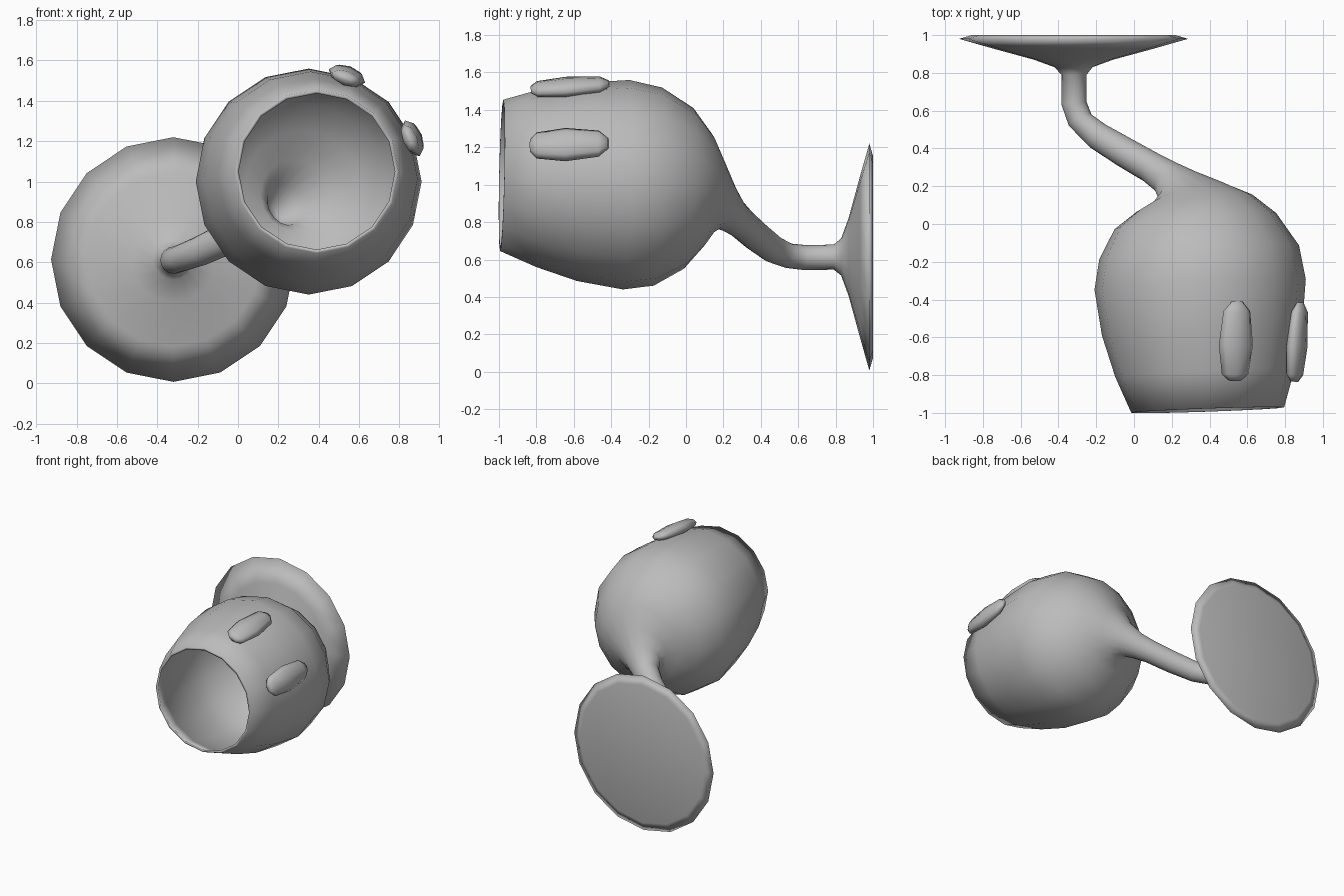
import bpy, bmesh
from math import cos, sin, pi
from mathutils import Vector, Matrix

cube = bpy.data.objects.get("Cube")
if cube:
    bpy.data.objects.remove(cube)

grey = bpy.data.materials.new("plain grey")
grey.use_nodes = True
grey.diffuse_color = (0.5, 0.5, 0.5, 1)
grey.node_tree.nodes["Principled BSDF"].inputs["Base Color"].default_value = (0.5, 0.5, 0.5, 1)


def ring(bm, centre, radius, tilt, sides):
    """Circle of vertices across a path running along +y, tilted to -x and -z."""
    n = Vector((-tilt, 1, -0.6 * tilt)).normalized()
    turn = Vector((0, 1, 0)).rotation_difference(n)
    c = Vector(centre)
    return [bm.verts.new(c + turn @ Vector((radius * sin(2 * pi * i / sides), 0,
                                            radius * cos(2 * pi * i / sides))))
            for i in range(sides)]


def loft(name, rings, sides):
    bm = bmesh.new()
    loops = [ring(bm, r[:3], r[3], r[4], sides) for r in rings]
    for a, b in zip(loops, loops[1:]):
        for i in range(sides):
            j = (i + 1) % sides
            bm.faces.new((a[i], a[j], b[j], b[i]))
    bm.faces.new(loops[0])
    bm.faces.new(loops[-1])
    bmesh.ops.recalc_face_normals(bm, faces=bm.faces)
    mesh = bpy.data.meshes.new(name)
    bm.to_mesh(mesh)
    bm.free()
    mesh.materials.append(grey)
    mesh.polygons.foreach_set("use_smooth", [True] * len(mesh.polygons))
    obj = bpy.data.objects.new(name, mesh)
    bpy.context.collection.objects.link(obj)
    return obj


# Each ring: x, y, z, radius, tilt
bowl = [
    (0.39, -0.985, 1.05, 0.405, 0.035),
    (0.375, -0.79, 1.035, 0.475, 0.04),
    (0.36, -0.57, 1.015, 0.53, 0.04),
    (0.35, -0.32, 1.0, 0.56, 0.05),
    (0.345, -0.15, 0.99, 0.53, 0.07),
    (0.325, 0.015, 0.98, 0.43, 0.1),
    (0.32, 0.11, 0.965, 0.31, 0.15),
    (0.285, 0.16, 0.93, 0.2, 0.3),
    (0.235, 0.2, 0.885, 0.125, 0.7),
]
stem = [
    (0.175, 0.245, 0.835, 0.095, 1.3),
    (0.09, 0.3, 0.79, 0.083, 1.6),
    (-0.05, 0.38, 0.72, 0.08, 1.6),
    (-0.19, 0.465, 0.655, 0.074, 1.3),
    (-0.285, 0.55, 0.62, 0.067, 0.5),
    (-0.318, 0.64, 0.61, 0.067, 0.1),
    (-0.318, 0.79, 0.613, 0.067, 0),
]
foot = [(-0.32, y, 0.614, r, 0) for y, r in
        ((0.83, 0.1), (0.87, 0.21), (0.93, 0.43), (0.98, 0.606), (1.0, 0.54))]

# Inner wall of the bowl runs from the neck back out to the lip
inner = [(x, y - 0.02 * (y > -0.9), z, r - 0.018, t) for x, y, z, r, t in bowl]
neck = (0.175, 0.23, 0.835, 0.05, 1.3)
loft("bent_goblet", [neck] + inner[::-1] + bowl + stem + foot, 16)

# Two raised lozenges on the side of the bowl
bump_profile = ((-0.21, 0.035), (-0.175, 0.075), (-0.02, 0.096),
                (0.16, 0.075), (0.21, 0.03))
for name, centre, lean in (("upper_bump", (0.54, -0.62, 1.525), 20),
                           ("side_bump", (0.865, -0.625, 1.215), 68)):
    bump = loft(name, [(0, y, 0, r, 0) for y, r in bump_profile], 8)
    bump.data.transform(Matrix.Translation(centre)
                        @ Matrix.Rotation(lean * pi / 180, 4, 'Y')
                        @ Matrix.Rotation(0.08, 4, 'X')
                        @ Matrix.Diagonal((1, 1, 0.48, 1)))
